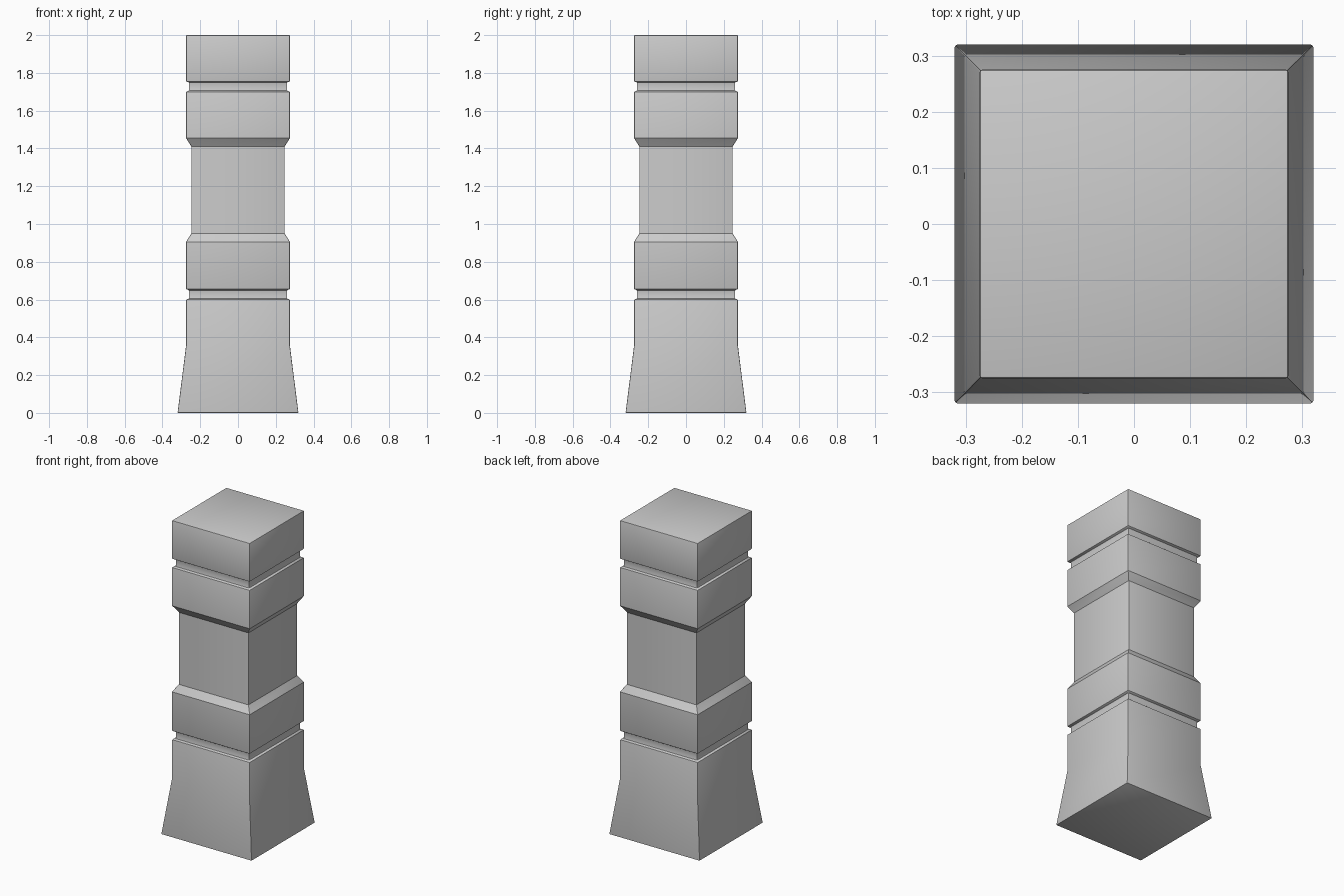
import bpy, bmesh

if "Cube" in bpy.data.objects:
    bpy.data.objects.remove(bpy.data.objects["Cube"])

# Half-width / height profile of the square post, bottom to top
profile = [
    (0.32, 0.0), (0.275, 0.355),                   # flared foot
    (0.275, 0.60), (0.26, 0.605), (0.26, 0.65), (0.275, 0.655),   # lower groove
    (0.275, 0.905), (0.247, 0.95),                 # lower collar
    (0.247, 1.41), (0.275, 1.455),                 # recessed shaft
    (0.275, 1.70), (0.26, 1.705), (0.26, 1.75), (0.275, 1.755),   # upper groove
    (0.275, 2.0),                                  # cap
]

# Skin the stacked square rings
bm = bmesh.new()
rings = [[bm.verts.new((sx * r, sy * r, z))
          for sx, sy in ((-1, -1), (1, -1), (1, 1), (-1, 1))]
         for r, z in profile]
for low, high in zip(rings, rings[1:]):
    for i in range(4):
        j = (i + 1) % 4
        bm.faces.new((low[i], low[j], high[j], high[i]))
bm.faces.new(rings[0][::-1])
bm.faces.new(rings[-1])
bmesh.ops.recalc_face_normals(bm, faces=bm.faces)

mesh = bpy.data.meshes.new("square_post")
bm.to_mesh(mesh)
bm.free()
post = bpy.data.objects.new("square_post", mesh)
bpy.context.collection.objects.link(post)

# Slightly eased corners
bevel = post.modifiers.new("eased_edges", 'BEVEL')
bevel.width = 0.004
bevel.segments = 2
bevel.limit_method = 'ANGLE'
bevel.angle_limit = 0.7
bevel.use_clamp_overlap = True

bpy.context.view_layer.objects.active = post
post.select_set(True)
bpy.ops.object.modifier_apply(modifier=bevel.name)
bpy.ops.object.shade_smooth_by_angle(angle=0.52)
